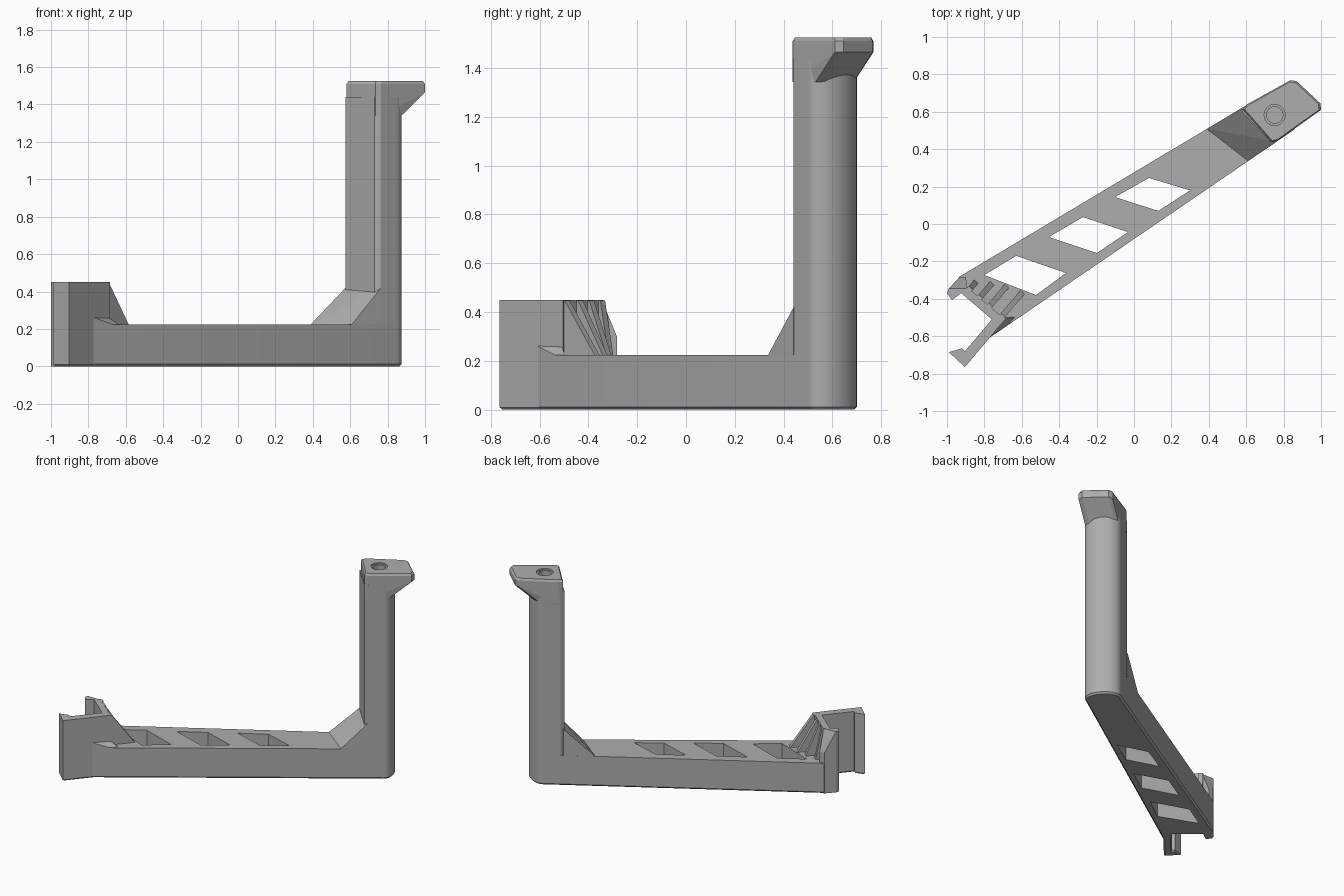
import bpy, bmesh, math
from mathutils import Vector

cube = bpy.data.objects.get("Cube")
if cube:
    bpy.data.objects.remove(cube, do_unlink=True)

GREY = (0.42, 0.42, 0.42, 1)
mat = bpy.data.materials.new("plain grey")
mat.use_nodes = True
mat.diffuse_color = GREY
mat.node_tree.nodes["Principled BSDF"].inputs["Base Color"].default_value = GREY

ARM_TOP, CLIP_TOP = 0.225, 0.45


def finish(name, bm, smooth=True):
    bmesh.ops.recalc_face_normals(bm, faces=bm.faces)
    mesh = bpy.data.meshes.new(name)
    bm.to_mesh(mesh)
    bm.free()
    mesh.materials.append(mat)
    ob = bpy.data.objects.new(name, mesh)
    bpy.context.collection.objects.link(ob)
    if smooth:
        bpy.ops.object.select_all(action='DESELECT')
        ob.select_set(True)
        bpy.context.view_layer.objects.active = ob
        bpy.ops.object.shade_smooth_by_angle(angle=math.radians(28))
    return ob


def prism(name, outline, z0, z1, bevel=0.0, smooth=True):
    """Extrude a plan outline, optionally chamfering its bottom rim."""
    bm = bmesh.new()
    base = bm.faces.new([bm.verts.new((x, y, z0)) for x, y in outline])
    up = bmesh.ops.extrude_face_region(bm, geom=[base], use_keep_orig=True)["geom"]
    bmesh.ops.translate(bm, vec=(0, 0, z1 - z0),
                        verts=[v for v in up if isinstance(v, bmesh.types.BMVert)])
    if bevel:
        rim = [e for e in bm.edges if all(abs(v.co.z - z0) < 1e-5 for v in e.verts)]
        bmesh.ops.bevel(bm, geom=rim, offset=bevel, segments=1, affect='EDGES')
    return finish(name, bm, smooth)


def hull(name, points, smooth=False):
    """Convex solid around a few points."""
    bm = bmesh.new()
    for p in points:
        bm.verts.new(p)
    bmesh.ops.convex_hull(bm, input=bm.verts)
    bmesh.ops.dissolve_limit(bm, angle_limit=0.01, verts=bm.verts, edges=bm.edges)
    return finish(name, bm, smooth)


def cut(ob, cutter):
    mod = ob.modifiers.new("cut", 'BOOLEAN')
    mod.operation, mod.solver, mod.object = 'DIFFERENCE', 'EXACT', cutter
    cutter.hide_render = True
    bpy.context.view_layer.objects.active = ob
    bpy.ops.object.modifier_apply(modifier=mod.name)
    bpy.data.objects.remove(cutter, do_unlink=True)


def at(outline, z):
    return [(x, y, z) for x, y in outline]


# Rounded outer end shared by the arm and the post
centre, side, out = Vector((0.77, 0.594)), Vector((-0.08, 0.094)), Vector((0.068, 0.049))
STEPS = 20
end_arc = [tuple(centre - side * math.cos(math.pi * i / STEPS)
                 + out * math.sin(math.pi * i / STEPS)) for i in range(STEPS + 1)]

# Tapered horizontal arm with three slanted windows
arm = prism("arm", [(-0.93, -0.364), (-0.76, -0.51), (-0.775, -0.61)] + end_arc
            + [(-0.936, -0.283)], 0, ARM_TOP, 0.012)
windows = [
    [(-0.63, -0.17), (-0.80, -0.273), (-0.524, -0.38), (-0.364, -0.262)],
    [(-0.273, 0.037), (-0.455, -0.07), (-0.198, -0.155), (-0.032, -0.043)],
    [(0.08, 0.246), (-0.102, 0.144), (0.13, 0.07), (0.30, 0.18)],
]
for w in windows:
    cut(arm, prism("window_cutter", w, -0.1, 0.4, smooth=False))

# Upright post and the sloped brace at its foot
prism("post", [(0.576, 0.603), (0.73, 0.44), (0.762, 0.44)] + end_arc
      + [(0.59, 0.629)], ARM_TOP, 1.44)
foot = [(0.575, 0.619), (0.765, 0.441)]
hull("post_brace", at([(0.39, 0.508), (0.61, 0.337)] + foot, ARM_TOP) + at(foot, 0.42))

# Top plate: chamfered rim, overhanging end tapering down to the post
inner = [(0.735, 0.437), (0.765, 0.443), (0.605, 0.64), (0.58, 0.613)]
outer = [(1.0, 0.61), (0.997, 0.645), (0.868, 0.765), (0.835, 0.768)]
rim = inner + outer
mid = Vector((0.79, 0.605))
lip = [tuple(mid + (Vector(p) - mid) * 0.945) for p in rim]
under = inner + [(x - 0.125, y - 0.08) for x, y in outer]
plate = hull("top_plate", at(lip, 1.525) + at(rim, 1.51) + at(rim, 1.465) + at(under, 1.342))

# Countersunk round hole in the plate
for radius, low in ((0.044, 1.45), (0.056, 1.515)):
    ring = [(0.752 + radius * math.cos(i * math.tau / 32),
             0.583 + radius * math.sin(i * math.tau / 32)) for i in range(32)]
    cut(plate, prism("hole_cutter", ring, low, 1.6, smooth=False))

# Clip: lower jaw and back wall
prism("clip_jaw", [(-0.99, -0.685), (-0.904, -0.765), (-0.685, -0.505), (-0.73, -0.476),
                   (-0.89, -0.338), (-0.93, -0.364), (-0.76, -0.51), (-0.904, -0.68),
                   (-0.92, -0.665)], 0, CLIP_TOP, 0.01, smooth=False)

# Upper hook of the clip, sloping down at the back
hook = [(-0.973, -0.406), (-1.0, -0.37), (-0.99, -0.345), (-0.89, -0.345), (-0.93, -0.364)]
tail = [(-0.936, -0.286), (-0.9, -0.283)]
hull("clip_hook", at(hook + tail, 0) + at(hook, CLIP_TOP) + at(tail, 0.30))

# Small gusset beside the jaw
hull("jaw_gusset", at([(-0.775, -0.61), (-0.695, -0.51)], 0.262)
     + at([(-0.775, -0.61), (-0.66, -0.53), (-0.63, -0.495), (-0.7, -0.5)], 0.22))

# Sloped ribs bracing the back wall
corner, away, along = Vector((-0.76, -0.51)), Vector((0.65, 0.76)), Vector((-0.76, 0.65))
for n, (t, reach) in enumerate(((-0.045, 0.22), (0.04, 0.19), (0.11, 0.15), (0.18, 0.1))):
    def rib_line(s):
        return [tuple(corner + along * (t + k) + away * s) for k in (0, 0.03)]
    hull(f"rib_{n + 1}", at(rib_line(0.03) + rib_line(reach), 0.22)
         + at(rib_line(0.03) + rib_line(0.055), CLIP_TOP - 0.002))
